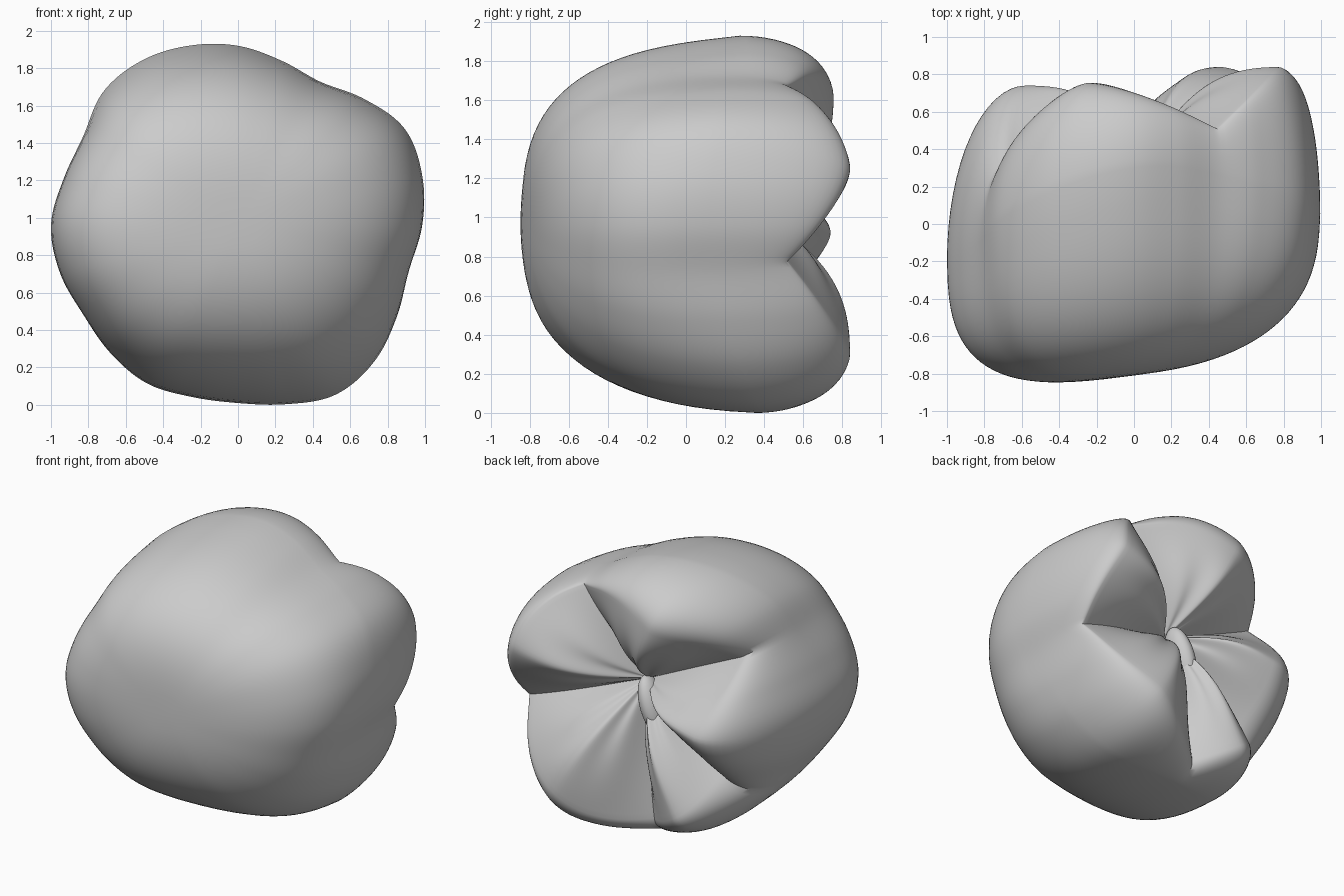
import bpy, bmesh
from math import sin, cos, pi, radians, floor
from mathutils import Vector

cube = bpy.data.objects.get("Cube")
if cube:
    bpy.data.objects.remove(cube, do_unlink=True)

enamel = bpy.data.materials.new("grey enamel")
enamel.use_nodes = True
enamel.diffuse_color = (0.6, 0.6, 0.6, 1)
enamel.node_tree.nodes["Principled BSDF"].inputs["Base Color"].default_value = (0.6, 0.6, 0.6, 1)

# Outline radius of the crown, every 15 degrees from +x towards +z
OUTLINE = [0.985, 1.02, 1.03, 0.955, 0.885, 0.91, 0.96, 0.995, 1.02, 1.015, 0.955, 0.965,
           1.0, 0.985, 0.955, 0.965, 0.975, 0.95, 0.95, 0.99, 1.045, 1.03, 0.98, 0.945]

# Cusps: groove angle before, its share of the outline, its height,
# then tip angle, tip radius, tip height
CUSPS = [(-12, 0.93, 0.52, 21, 0.82, 0.84),
         (58, 0.94, 0.51, 110, 0.70, 0.755),
         (148, 0.81, 0.32, 184, 0.58, 0.74),
         (218, 0.72, 0.38, 242, 0.78, 0.66),
         (264, 0.88, 0.48, 305, 0.80, 0.84)]
CENTRE_Z, FRONT_Y = 0.97, -0.81
PIT = Vector((0.04, 0.35, 0.09))
STEP = 2


def outline(deg):
    """Smooth periodic interpolation of the outline."""
    u = (deg % 360) / 15
    i, t = floor(u), u - floor(u)
    a, b, c, d = (OUTLINE[(i + k) % len(OUTLINE)] for k in (-1, 0, 1, 2))
    return b + 0.5 * t * (c - a + t * (2*a - 5*b + 4*c - d + t * (3*(b - c) + d - a)))


def rim(deg):
    """Ridge radius, ridge height and position across the cusp (-1 to 1)."""
    if deg >= 348:
        deg -= 360
    for i, (g0, share0, h0, tip, rad, top) in enumerate(CUSPS):
        g1, share1, h1 = CUSPS[(i + 1) % len(CUSPS)][:3]
        if i == len(CUSPS) - 1:
            g1 += 360
        if g0 <= deg < g1:
            before = deg < tip
            p = (deg - tip) / ((tip - g0) if before else (g1 - tip))
            w = 1 - abs(p) ** 1.6
            low = h0 if before else h1
            edge = (share0 if before else share1) * outline(deg)
            return edge + (rad - edge) * w, low + (top - low) * w, p


def profile(deg):
    """Section from the front pole, round the side, over the cusp to the pit."""
    a = radians(deg)
    ca, sa = cos(a), sin(a)
    R = outline(deg)
    ym = 0.125 + 0.125 * ca - 0.025 * sa - 0.2 * cos(2 * a)
    rt, yt, p = rim(deg)
    pts = []
    power = 2 / (2.85 + 0.25 * sa - 0.15 * ca)
    taper = 0.09 * sa * sa + 0.03 * sa
    for k in range(1, 25):                       # front and side wall
        t = k / 24 * pi / 2
        f = max(cos(t), 0) ** power
        r = (R + (0.97 - R) * 0.6 * f) * (1 - taper * f) * sin(t) ** power
        pts.append((r * ca, ym + (FRONT_Y - ym) * f + 0.13 * r * ca * f, r * sa))
    for k in range(1, 17):                       # outer slope up to the ridge
        t = k / 16 * pi / 2
        r = rt + (R - rt) * cos(t)
        pts.append((r * ca, ym + (yt - ym) * sin(t), r * sa))
    for k in range(1, 24):                       # inner slope down to the pit
        q = 1 - k / 24
        pillow = sin(pi * q) * (1 - q) * (1 - p ** 4) * (0.11 + 0.02 * cos(3 * pi * p))
        y = PIT.y + (yt - PIT.y) * sin(q * pi / 2) ** 1.1 + pillow
        pts.append((rt * q * ca + PIT.x * (1 - q), y, rt * q * sa + PIT.z * (1 - q)))
    return pts


def finish(name, bm, angle):
    bmesh.ops.recalc_face_normals(bm, faces=bm.faces)
    mesh = bpy.data.meshes.new(name)
    bm.to_mesh(mesh)
    bm.free()
    obj = bpy.data.objects.new(name, mesh)
    bpy.context.collection.objects.link(obj)
    mesh.materials.append(enamel)
    bpy.ops.object.select_all(action='DESELECT')
    obj.select_set(True)
    bpy.context.view_layer.objects.active = obj
    bpy.ops.object.shade_smooth_by_angle(angle=radians(angle))
    return obj


# Molar crown, biting surface towards the back
bm = bmesh.new()
columns = [[bm.verts.new(co) for co in profile(deg)] for deg in range(0, 360, STEP)]
front = bm.verts.new((0, FRONT_Y, 0))
pit = bm.verts.new(PIT)
for i, col in enumerate(columns):
    nxt = columns[(i + 1) % len(columns)]
    bm.faces.new((front, col[0], nxt[0]))
    bm.faces.new((pit, nxt[-1], col[-1]))
    for j in range(len(col) - 1):
        bm.faces.new((col[j], col[j + 1], nxt[j + 1], nxt[j]))
crown = finish("molar_crown", bm, 50)
crown.location.z = -min(v.co.z for v in crown.data.vertices)

# Small fold of enamel beside the central pit
bm = bmesh.new()
bmesh.ops.create_uvsphere(bm, u_segments=24, v_segments=16, radius=1)
bmesh.ops.scale(bm, verts=bm.verts, vec=Vector((0.075, 0.11, 0.21)))
fold = finish("central_fold", bm, 60)
fold.location = (-0.04, 0.42, CENTRE_Z - 0.07)
fold.rotation_euler = (0, radians(20), 0)
